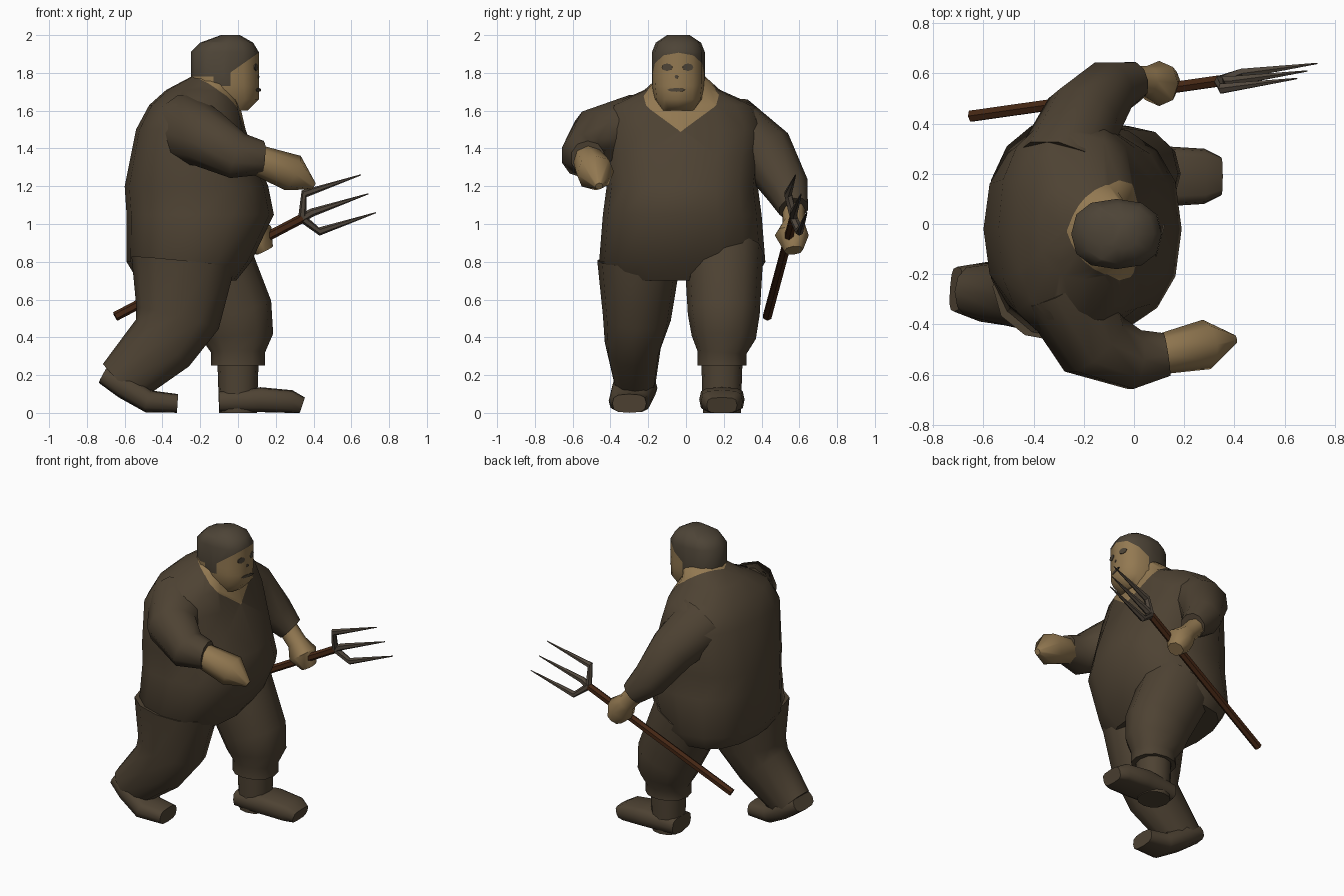
import bpy, bmesh, math
from mathutils import Vector
from mathutils.bvhtree import BVHTree

cube = bpy.data.objects.get("Cube")
if cube:
    bpy.data.objects.remove(cube, do_unlink=True)


def material(name, red, green, blue):
    color = (red, green, blue, 1)
    result = bpy.data.materials.new(name)
    result.use_nodes = True
    result.diffuse_color = color
    shader = result.node_tree.nodes["Principled BSDF"]
    shader.inputs["Base Color"].default_value = color
    shader.inputs["Roughness"].default_value = 0.9
    return result


CLOTH = material("brown cloth", 0.076, 0.055, 0.033)
SKIN = material("skin", 0.29, 0.19, 0.083)
HAIR = material("dark hair", 0.075, 0.058, 0.038)
WOOD = material("dark wood", 0.06, 0.02, 0.007)
METAL = material("worn metal", 0.08, 0.062, 0.045)
parts = []


def finish(name, bm, *materials):
    bmesh.ops.recalc_face_normals(bm, faces=bm.faces)
    mesh = bpy.data.meshes.new(name)
    bm.to_mesh(mesh)
    bm.free()
    for item in materials:
        mesh.materials.append(item)
    part = bpy.data.objects.new(name, mesh)
    bpy.context.collection.objects.link(part)
    parts.append(part)


def loft(points, sizes, sides, power, level=False):
    """Skin rings of (depth, width) that stand square to a path."""
    bm = bmesh.new()
    points = [Vector(point) for point in points]
    rings = []
    for i, (point, (depth, width)) in enumerate(zip(points, sizes)):
        before, after = points[max(i - 1, 0)], points[min(i + 1, len(points) - 1)]
        along = Vector((0, 0, 1)) if level else (after - before).normalized()
        across = Vector((0, 1, 0))
        across = (across - along * across.dot(along)).normalized()
        forward = across.cross(along)
        ring = []
        for k in range(sides):
            angle = math.tau * k / sides
            u, v = (math.copysign(abs(value) ** (2 / power), value)
                    for value in (math.cos(angle), math.sin(angle)))
            ring.append(bm.verts.new(point + forward * u * depth + across * v * width))
        rings.append(ring)
    for lower, upper in zip(rings, rings[1:]):
        for k in range(sides):
            n = (k + 1) % sides
            bm.faces.new((lower[k], lower[n], upper[n], upper[k]))
    bm.faces.new(rings[0])
    bm.faces.new(rings[-1])
    return bm


def stack(y, rows, sides):
    """Level rings from rows of (height, centre x, depth, width)."""
    points = [(x, y, z) for z, x, depth, width in rows]
    sizes = [(depth, width) for z, x, depth, width in rows]
    return loft(points, sizes, sides, power=2.4, level=True)


def limb(name, mat, joints, radii, flat=1.0, sides=10, power=2.2):
    """A jointed tube whose radius follows its joints."""
    sizes = [(radius * flat, radius) for radius in radii]
    finish(name, loft(joints, sizes, sides, power), mat)


def taper(start, end, count):
    return [start + (end - start) * i / (count - 1) for i in range(count)]


def paint(bm, index, planes):
    """Cut along planes (point, normal); paint the faces in front of all."""
    planes = [(Vector(point), Vector(normal)) for point, normal in planes]
    for point, normal in planes:
        geometry = bm.verts[:] + bm.edges[:] + bm.faces[:]
        bmesh.ops.bisect_plane(bm, geom=geometry, dist=1e-5,
                               plane_co=point, plane_no=normal)
    for face in bm.faces:
        centre = face.calc_center_median()
        if all((centre - point).dot(normal) > 0 for point, normal in planes):
            face.material_index = index


# Smock body with an open V neckline
body = stack(-0.02, [
    (0.7, -0.27, 0.26, 0.38),
    (0.8, -0.26, 0.33, 0.44),
    (1.05, -0.2, 0.39, 0.42),
    (1.2, -0.22, 0.38, 0.4),
    (1.5, -0.25, 0.29, 0.44),
    (1.63, -0.23, 0.24, 0.38),
    (1.71, -0.2, 0.18, 0.2),
    (1.8, -0.1, 0.11, 0.1)], sides=16)
paint(body, 1, [((0.03, -0.03, 1.5), (0.9, slope, 1)) for slope in (-0.5, 0.5)])
finish("smock", body, CLOTH, SKIN)

# Head with a cut hairline and sideburns
head = stack(-0.04, [
    (1.6, -0.05, 0.1, 0.09),
    (1.66, -0.06, 0.17, 0.13),
    (1.75, -0.07, 0.18, 0.14),
    (1.91, -0.07, 0.18, 0.14),
    (1.96, -0.06, 0.14, 0.12),
    (2, -0.04, 0.05, 0.06)], sides=12)
up, ahead = Vector((0, 0, 1)), Vector((1, 0, 0))
paint(head, 1, [(up * 1.78, up), (up * 1.83, up - ahead * 0.7)])
paint(head, 1, [(up * 1.73, up), (ahead * -0.04, -ahead), (ahead * -0.13, ahead)])
surface = BVHTree.FromBMesh(head)
finish("head", head, SKIN, HAIR)


def face_plate(name, y, z, height, width):
    """A thin plate laid on the front of the head."""
    hit, normal, _, _ = surface.ray_cast(ahead + Vector((0, y, z)), -ahead)
    ends = [hit - normal * 0.003, hit + normal * 0.003]
    finish(name, loft(ends, [(height, width)] * 2, sides=8, power=2), HAIR)


face_plate("right_eye", -0.1, 1.83, 0.02, 0.03)
face_plate("left_eye", 0.01, 1.83, 0.02, 0.03)
face_plate("nose_shadow", -0.05, 1.78, 0.01, 0.01)
face_plate("mouth", -0.05, 1.71, 0.01, 0.05)

# Sleeves and bare hands
limb("right_sleeve", CLOTH,
     [(-0.28, -0.24, 1.5), (-0.16, -0.48, 1.45), (0, -0.54, 1.36), (0.13, -0.52, 1.35)],
     taper(0.19, 0.09, 4))
limb("right_hand", SKIN,
     [(0.1, -0.52, 1.34), (0.29, -0.48, 1.27), (0.4, -0.46, 1.2)],
     [0.08, 0.1, 0.02], sides=8)
limb("left_sleeve", CLOTH,
     [(-0.28, 0.22, 1.5), (-0.2, 0.43, 1.37), (-0.1, 0.54, 1.18), (0, 0.57, 1.08)],
     taper(0.19, 0.08, 4))
limb("left_hand", SKIN,
     [(-0.04, 0.57, 1.1), (0.05, 0.57, 1), (0.1, 0.56, 0.94), (0.14, 0.57, 0.86)],
     [0.06, 0.06, 0.09, 0.05], sides=8)

# Trouser legs, right one trailing
limb("right_trouser_leg", CLOTH,
     [(-0.29, -0.25, 0.8), (-0.32, -0.26, 0.5), (-0.4, -0.28, 0.37), (-0.62, -0.27, 0.16)],
     [0.22, 0.18, 0.15, 0.11], flat=1.25, sides=12)
limb("left_trouser_leg", CLOTH,
     [(-0.17, 0.2, 0.85), (-0.02, 0.2, 0.52), (0, 0.2, 0.4), (0, 0.19, 0.32), (0, 0.19, 0.25)],
     [0.21, 0.19, 0.17, 0.13, 0.13], flat=1.1, sides=12)

# Boots: the right heel is lifted, the left sole is flat
limb("right_boot", CLOTH,
     [(-0.71, -0.26, 0.2), (-0.6, -0.27, 0.14), (-0.47, -0.3, 0.06), (-0.32, -0.3, 0.05)],
     [0.09, 0.12, 0.11, 0.09], flat=0.55, sides=12, power=3)
limb("left_boot_shaft", CLOTH, [(0, 0.19, 0), (0, 0.19, 0.3)], [0.1, 0.11], sides=12)
limb("left_boot_foot", CLOTH,
     [(-0.1, 0.19, 0.06), (0.12, 0.19, 0.07), (0.28, 0.19, 0.06), (0.34, 0.19, 0.04)],
     [0.1, 0.12, 0.11, 0.08], flat=0.55, sides=12, power=3.5)

# Pitchfork: wooden handle and three spread tines
hub = Vector((0.34, 0.57, 1.03))
limb("fork_handle", WOOD, [(-0.65, 0.43, 0.51), hub], [0.025, 0.025], sides=6, power=2)
middle = Vector((0.39, 0.57, 1.06))
spread = Vector((-0.04, -0.03, 0.1))
reach = Vector((0.3, 0.04, 0.1))
for name, side in (("lower_tine", -1), ("middle_tine", 0), ("upper_tine", 1)):
    bend = middle + spread * side
    limb(name, METAL, [hub, bend, bend + reach], [0.022, 0.022, 0.003], sides=6, power=2)

# Soft shading with crisp edges
bpy.ops.object.select_all(action="DESELECT")
for part in parts:
    part.select_set(True)
bpy.context.view_layer.objects.active = parts[0]
bpy.ops.object.shade_smooth_by_angle(angle=math.radians(50))
